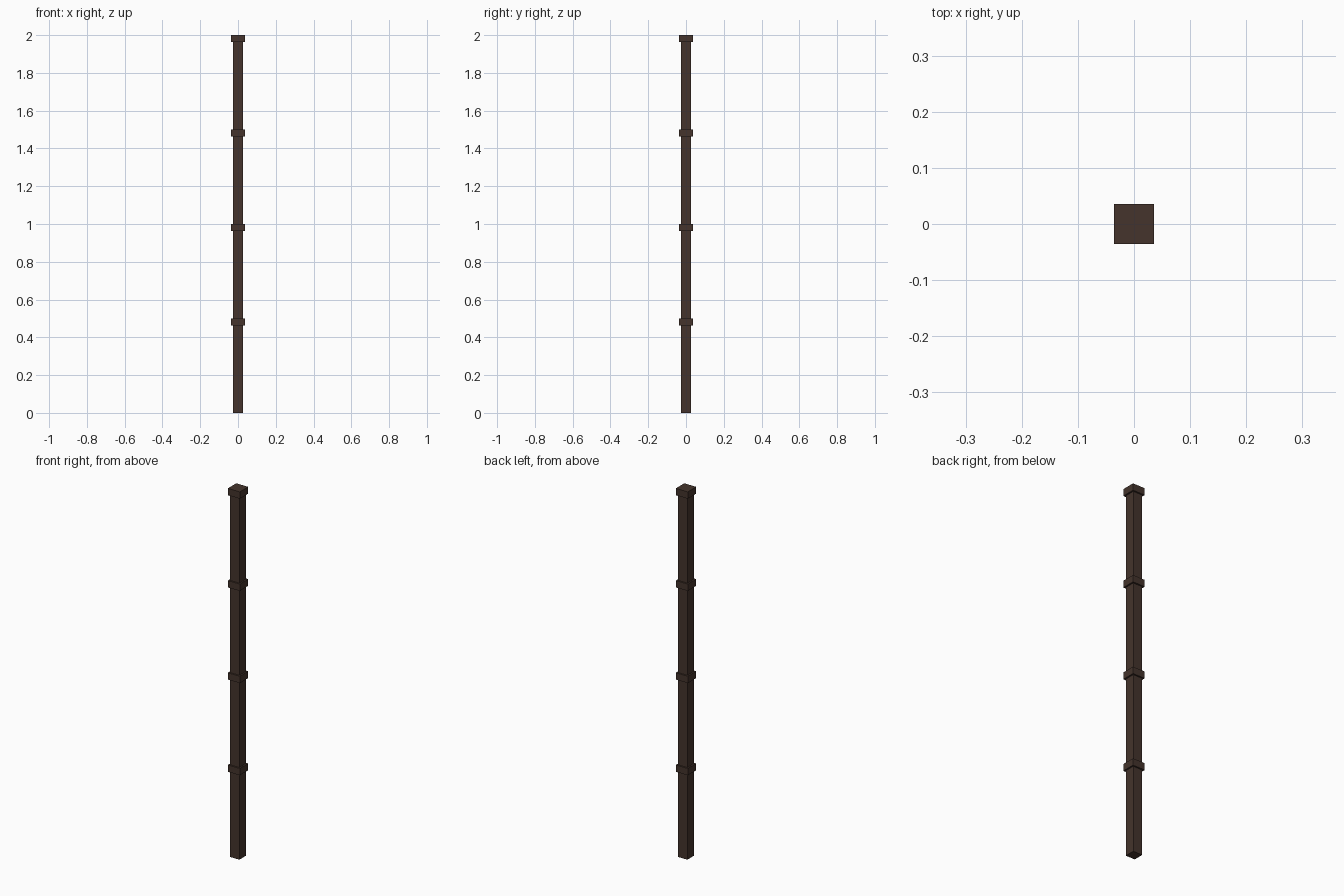
import bpy

if "Cube" in bpy.data.objects:
    bpy.data.objects.remove(bpy.data.objects["Cube"])

SEGMENTS = 4
SEG_H = 0.5
POST_W = 0.055
COLLAR_W = 0.072
COLLAR_H = 0.037

wood = bpy.data.materials.new("dark_wood")
wood.diffuse_color = (0.058, 0.034, 0.025, 1)
wood.use_nodes = True
wood.node_tree.nodes["Principled BSDF"].inputs["Base Color"].default_value = wood.diffuse_color


def box(name, width, z0, z1):
    bpy.ops.mesh.primitive_cube_add(size=1, location=(0, 0, (z0 + z1) / 2))
    ob = bpy.context.object
    ob.name = name
    ob.scale = (width, width, z1 - z0)
    bpy.ops.object.transform_apply(location=False, rotation=False, scale=True)
    ob.data.materials.append(wood)
    return ob


# Stacked square shafts, each ending in a wider collar
for i in range(SEGMENTS):
    top = (i + 1) * SEG_H
    box(f"shaft_{i + 1}", POST_W, i * SEG_H, top - COLLAR_H)
    box(f"collar_{i + 1}", COLLAR_W, top - COLLAR_H, top)
